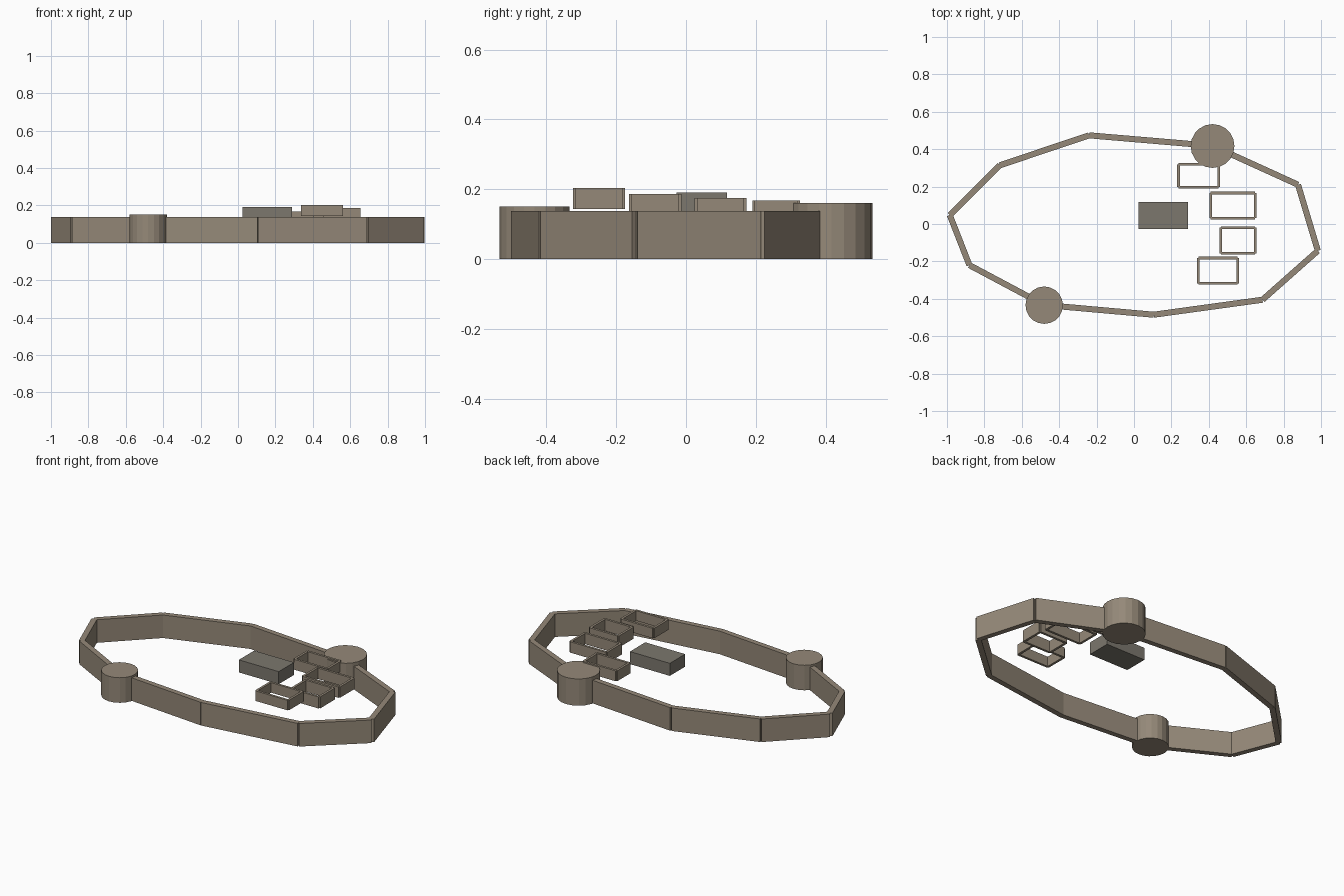
import bpy
import math
from mathutils import Vector

if "Cube" in bpy.data.objects:
    bpy.data.objects.remove(bpy.data.objects["Cube"])


def material(name, rgb):
    m = bpy.data.materials.new(name)
    m.diffuse_color = (*rgb, 1)
    m.use_nodes = True
    m.node_tree.nodes["Principled BSDF"].inputs["Base Color"].default_value = m.diffuse_color
    return m


STONE = material("stone", (0.30, 0.25, 0.19))
DARK_STONE = material("dark_stone", (0.20, 0.185, 0.155))


def box(name, center, size, angle=0, mat=STONE):
    bpy.ops.mesh.primitive_cube_add(size=1, location=center, rotation=(0, 0, angle))
    ob = bpy.context.object
    ob.name = name
    ob.scale = size
    ob.data.materials.append(mat)
    return ob


def wall_ring(name, points, thickness, z0, z1):
    """Closed ring of straight wall pieces that butt together at each corner."""
    for i, p in enumerate(points):
        a, b = Vector(p), Vector(points[(i + 1) % len(points)])
        mid, d = (a + b) / 2, b - a
        box(f"{name}_{i + 1}", (mid.x, mid.y, (z0 + z1) / 2),
            (d.length, thickness, z1 - z0), math.atan2(d.y, d.x))


# Curtain wall
wall_ring("curtain_wall", [
    (-0.985, 0.048), (-0.717, 0.314), (-0.24, 0.474), (0.42, 0.418), (0.877, 0.21),
    (0.983, -0.143), (0.687, -0.405), (0.105, -0.485), (-0.48, -0.433), (-0.88, -0.22),
], 0.032, 0, 0.138)

# Round towers set on the wall line
for name, x, y, r, h in [("rear_tower", 0.42, 0.417, 0.117, 0.16),
                         ("front_tower", -0.48, -0.434, 0.1, 0.15)]:
    bpy.ops.mesh.primitive_cylinder_add(vertices=20, radius=r, depth=h, location=(x, y, h / 2))
    tower = bpy.context.object
    tower.name = name
    tower.data.materials.append(STONE)

# Solid block in the courtyard
box("keep_block", (0.157, 0.045, 0.153), (0.264, 0.145, 0.075), mat=DARK_STONE)

# Open, roofless buildings: x0, x1, y0, y1 (outer faces), z0, z1
T = 0.014
buildings = [
    (0.337, 0.561, -0.324, -0.175, 0.143, 0.203),
    (0.457, 0.655, -0.164, -0.013, 0.118, 0.187),
    (0.403, 0.655, 0.024, 0.173, 0.110, 0.175),
    (0.231, 0.460, 0.190, 0.326, 0.106, 0.168),
]
for n, (x0, x1, y0, y1, z0, z1) in enumerate(buildings):
    h = T / 2
    wall_ring(f"building_{n + 1}_wall",
              [(x0 + h, y0 + h), (x1 - h, y0 + h), (x1 - h, y1 - h), (x0 + h, y1 - h)],
              T, z0, z1)
